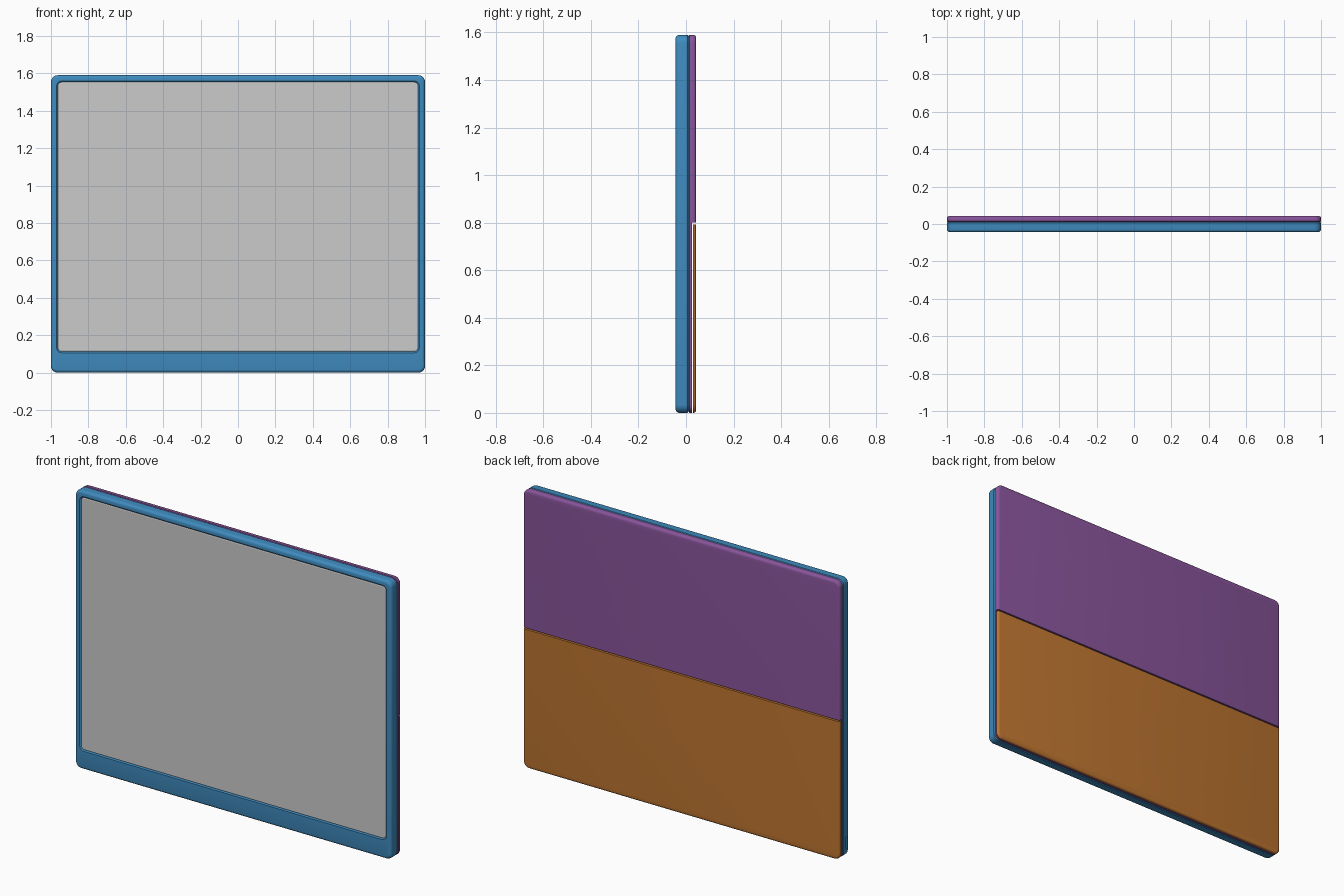
import bpy, bmesh, math

if "Cube" in bpy.data.objects:
    bpy.data.objects.remove(bpy.data.objects["Cube"])


def outline(x, z0, z1, r, n=5):
    """Rounded rectangle in the x-z plane, symmetric about x = 0."""
    pts = []
    for cx, cz, a0 in ((x - r, z1 - r, 0), (-x + r, z1 - r, 90),
                       (-x + r, z0 + r, 180), (x - r, z0 + r, 270)):
        for i in range(n + 1):
            a = math.radians(a0 + 90 * i / n)
            pts.append((cx + r * math.cos(a), cz + r * math.sin(a)))
    return pts


def loft(name, loops, color=None):
    """Skin a stack of rounded rectangles (x, z0, z1, r, y) and cap both ends."""
    bm = bmesh.new()
    rings = [[bm.verts.new((px, y, pz)) for px, pz in outline(x, z0, z1, r)]
             for x, z0, z1, r, y in loops]
    for a, b in zip(rings, rings[1:]):
        for i in range(len(a)):
            j = (i + 1) % len(a)
            bm.faces.new((a[i], a[j], b[j], b[i]))
    bm.faces.new(rings[0])
    bm.faces.new(rings[-1])
    bmesh.ops.recalc_face_normals(bm, faces=bm.faces)
    me = bpy.data.meshes.new(name)
    bm.to_mesh(me)
    bm.free()
    ob = bpy.data.objects.new(name, me)
    bpy.context.collection.objects.link(ob)
    if color:
        mat = bpy.data.materials.new(name)
        mat.diffuse_color = color
        mat.use_nodes = True
        mat.node_tree.nodes["Principled BSDF"].inputs["Base Color"].default_value = mat.diffuse_color
        me.materials.append(mat)
    return ob


def edge(bevel, y0, y1, n=4):
    """Quarter-round edge from the side wall at y0 to the face at y1."""
    out = []
    for i in range(n + 1):
        a = math.pi / 2 * i / n
        d = bevel * (1 - math.cos(a))
        out.append((1 - d, d, H - d, R - d, y0 + (y1 - y0) * math.sin(a)))
    return out


def box(name, lo, hi):
    bm = bmesh.new()
    bmesh.ops.create_cube(bm, size=1)
    for v in bm.verts:
        v.co = [(a + b) / 2 + c * (b - a) for a, b, c in zip(lo, hi, v.co)]
    me = bpy.data.meshes.new(name)
    bm.to_mesh(me)
    bm.free()
    ob = bpy.data.objects.new(name, me)
    bpy.context.collection.objects.link(ob)
    return ob


def cut(ob, op, lo, hi):
    """Boolean against a box, applied at once."""
    cutter = box("cutter", lo, hi)
    cutter.hide_render = True
    m = ob.modifiers.new("cut", 'BOOLEAN')
    m.operation, m.object, m.solver = op, cutter, 'EXACT'
    bpy.context.view_layer.objects.active = ob
    bpy.ops.object.modifier_apply(modifier=m.name)
    bpy.data.objects.remove(cutter)


H, R = 1.59, 0.035
FRONT, BACK, SEAM = -0.044, 0.043, 0.012

# Tablet body: rounded front edge, sunken screen opening with a deep chin
back = [(0.994, 0.006, H - 0.006, R - 0.006, SEAM), (1, 0, H, R, SEAM - 0.006)]
lip = [(0.970, 0.106, 1.560, 0.028, FRONT), (0.963, 0.113, 1.553, 0.022, FRONT + 0.006),
       (0.963, 0.113, 1.553, 0.022, FRONT + 0.012)]
body = loft("tablet_body", back + edge(0.016, FRONT + 0.016, FRONT) + lip,
            (0.05, 0.26, 0.52, 1))
cut(body, 'DIFFERENCE', (-1.1, -0.028, 0.045), (-0.985, -0.014, 0.11))

# Screen glass and side connector
loft("screen", [(0.963, 0.113, 1.553, 0.022, FRONT + 0.011),
                (0.963, 0.113, 1.553, 0.022, FRONT + 0.005),
                (0.959, 0.117, 1.549, 0.018, FRONT + 0.003)])
box("side_port", (-0.99, -0.024, 0.055), (-0.984, -0.018, 0.10))

# Back cover: thick upper half, thin lower half behind the stand
cover_shape = [(0.997, 0.003, H - 0.003, R - 0.003, SEAM),
               (1, 0, H, R, SEAM + 0.003)] + edge(0.014, BACK - 0.012, BACK)
cover = loft("back_cover", cover_shape, (0.25, 0.09, 0.33, 1))
cut(cover, 'DIFFERENCE', (-1.1, 0.025, -0.1), (1.1, 0.1, 0.80))

# Folding stand: lower half of the same shell
stand = loft("folding_stand", cover_shape, (0.52, 0.18, 0.03, 1))
cut(stand, 'INTERSECT', (-1.1, 0.029, -0.1), (1.1, 0.1, 0.792))

for ob in (body, cover, stand):
    bpy.ops.object.select_all(action='DESELECT')
    ob.select_set(True)
    bpy.context.view_layer.objects.active = ob
    bpy.ops.object.shade_smooth_by_angle(angle=math.radians(30))
